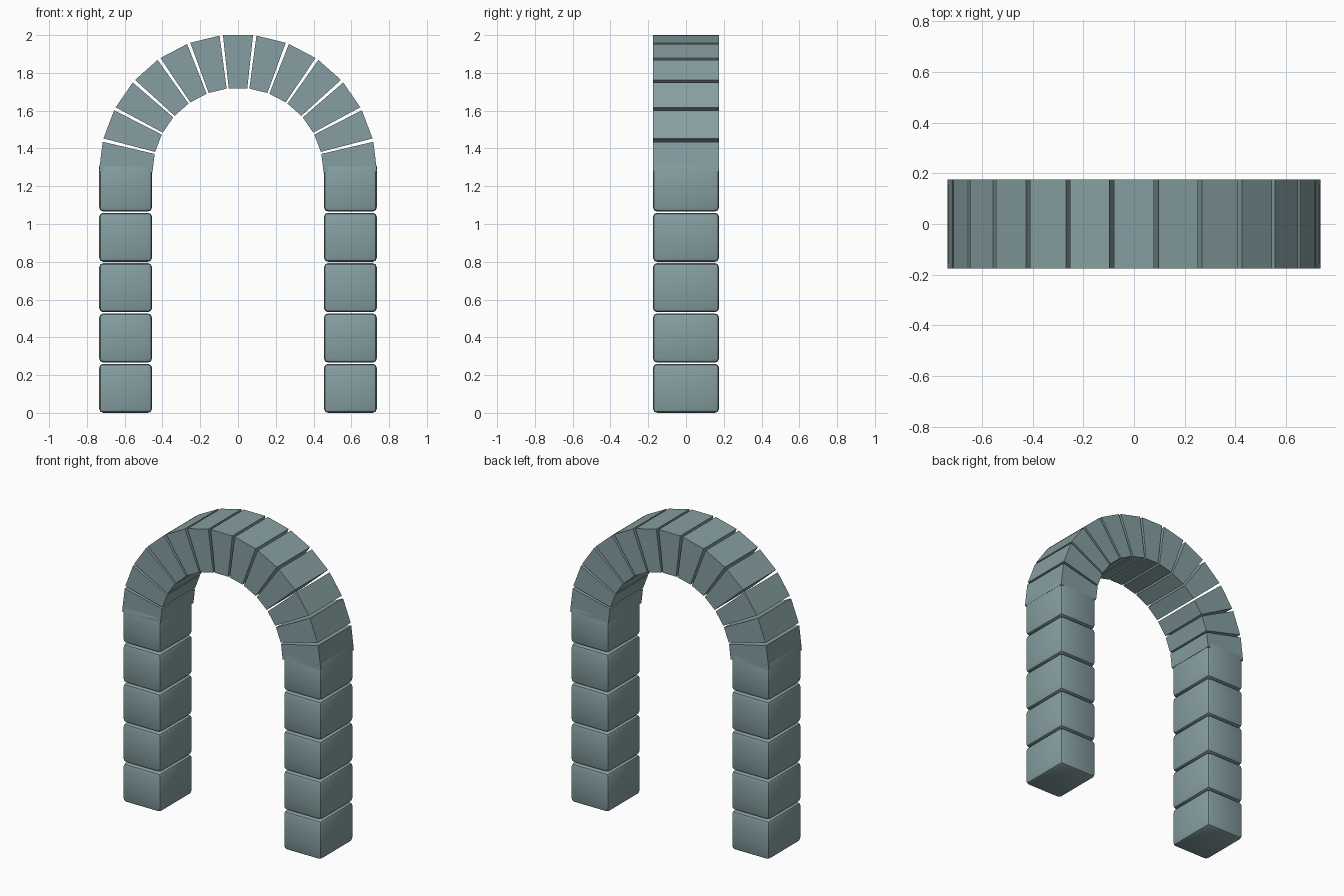
import bpy, bmesh
from math import sin, cos, pi, radians

if "Cube" in bpy.data.objects:
    bpy.data.objects.remove(bpy.data.objects["Cube"])

HALF_DEPTH = 0.175
R_IN, R_OUT, SPRING_Z = 0.453, 0.736, 1.268
STONES = 13
GAP = radians(1.4)

stone = bpy.data.materials.new("grey_stone")
stone.diffuse_color = (0.24, 0.347, 0.36, 1)
stone.use_nodes = True
stone.node_tree.nodes["Principled BSDF"].inputs["Base Color"].default_value = stone.diffuse_color


def finish(name, bm):
    bmesh.ops.recalc_face_normals(bm, faces=bm.faces)
    mesh = bpy.data.meshes.new(name)
    bm.to_mesh(mesh)
    bm.free()
    mesh.materials.append(stone)
    obj = bpy.data.objects.new(name, mesh)
    bpy.context.collection.objects.link(obj)
    return obj


def pillar_block(name, side, z, height=0.26):
    # square block with softly rounded edges
    bm = bmesh.new()
    bmesh.ops.create_cube(bm, size=1)
    for v in bm.verts:
        v.co.x = side * 0.595 + v.co.x * 0.28
        v.co.y *= 2 * HALF_DEPTH
        v.co.z = z + (v.co.z + 0.5) * height
    bmesh.ops.bevel(bm, geom=bm.edges[:], offset=0.022, segments=2,
                    profile=0.5, affect='EDGES')
    return finish(name, bm)


def arch_stone(name, a0, a1):
    # flat-faced wedge between two angles
    bm = bmesh.new()
    profile = [(R_IN, a0), (R_OUT, a0), (R_OUT, a1), (R_IN, a1)]
    face = bm.faces.new([bm.verts.new((r * cos(a), -HALF_DEPTH, SPRING_Z + r * sin(a)))
                         for r, a in profile])
    ext = bmesh.ops.extrude_face_region(bm, geom=[face])
    for g in ext["geom"]:
        if isinstance(g, bmesh.types.BMVert):
            g.co.y = HALF_DEPTH
    return finish(name, bm)


# two pillars of five blocks; the top block runs into the arch
for side, label in ((-1, "left"), (1, "right")):
    for i in range(5):
        block = pillar_block(f"{label}_pillar_block_{i + 1}", side, i * 0.2665)
        bpy.ops.object.select_all(action='DESELECT')
        block.select_set(True)
        bpy.context.view_layer.objects.active = block
        bpy.ops.object.shade_smooth_by_angle(angle=radians(30))

# arch ring with narrow open joints
step = pi / STONES
for i in range(STONES):
    name = "keystone" if i == STONES // 2 else f"arch_stone_{i + 1}"
    arch_stone(name, i * step + GAP / 2, (i + 1) * step - GAP / 2)
